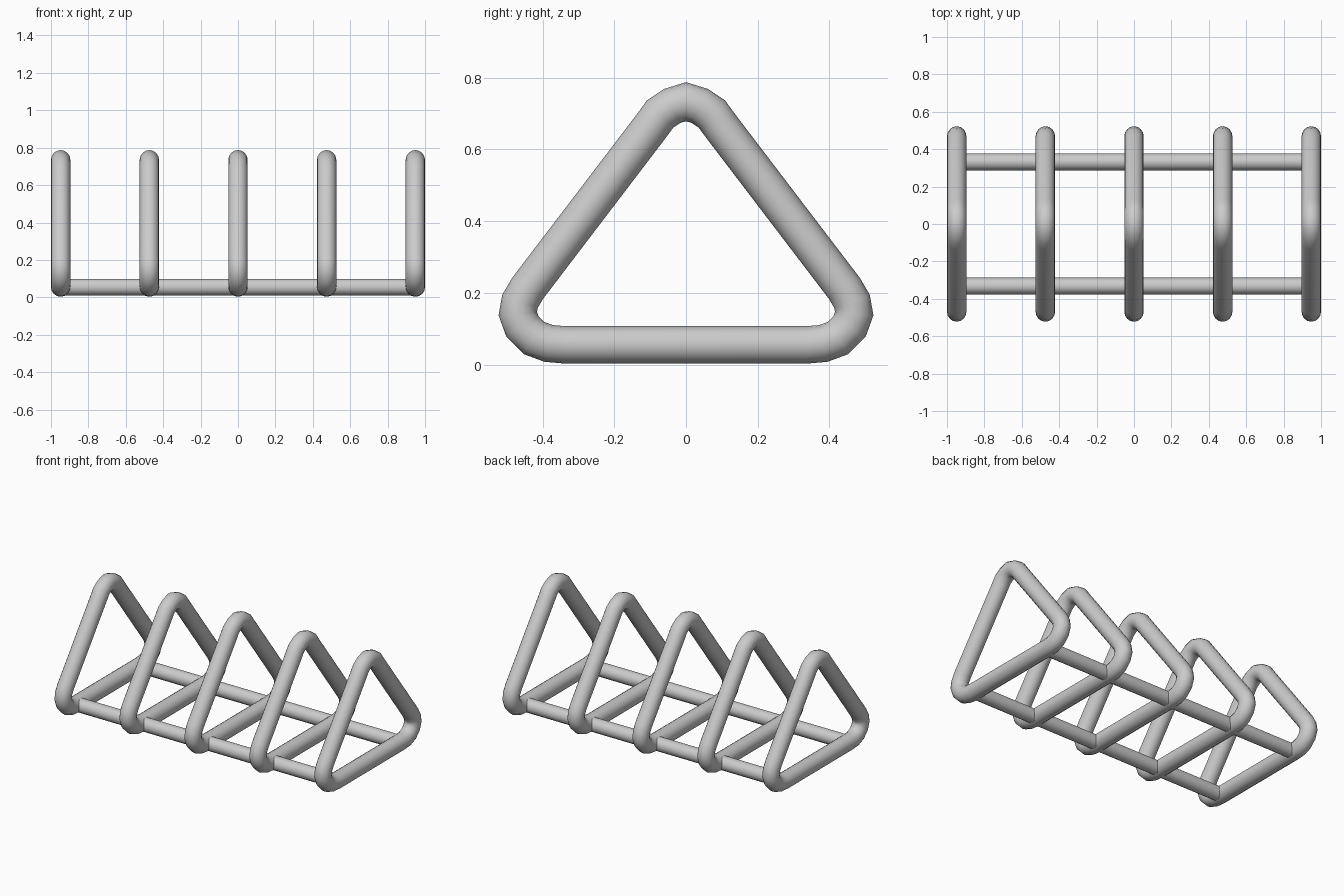
import bpy, bmesh, math
from mathutils import Vector

if "Cube" in bpy.data.objects:
    bpy.data.objects.remove(bpy.data.objects["Cube"], do_unlink=True)

grey = bpy.data.materials.new("plain grey metal")
grey.use_nodes = True
GREY = (0.6, 0.6, 0.6, 1)
grey.diffuse_color = GREY
grey.node_tree.nodes["Principled BSDF"].inputs["Base Color"].default_value = GREY

SIDES = 16
X = Vector((1, 0, 0))


def add_object(name, bm):
    bmesh.ops.recalc_face_normals(bm, faces=bm.faces)
    mesh = bpy.data.meshes.new(name)
    bm.to_mesh(mesh)
    bm.free()
    mesh.materials.append(grey)
    obj = bpy.data.objects.new(name, mesh)
    bpy.context.collection.objects.link(obj)
    bpy.ops.object.select_all(action='DESELECT')
    obj.select_set(True)
    bpy.context.view_layer.objects.active = obj
    bpy.ops.object.shade_smooth_by_angle(angle=math.radians(40))
    return obj


def bent_loop(name, x, path, radius):
    """Closed round tube following a path in the y-z plane, with mitred bends."""
    bm = bmesh.new()
    pts = [Vector((x, y, z)) for y, z in path]
    n = len(pts)
    rings = []
    for i, p in enumerate(pts):
        a = (p - pts[i - 1]).normalized()
        b = (pts[(i + 1) % n] - p).normalized()
        out = X.cross((a + b).normalized()) / math.cos(a.angle(b) / 2)
        turns = [2 * math.pi * k / SIDES for k in range(SIDES)]
        rings.append([bm.verts.new(p + radius * (math.cos(t) * X + math.sin(t) * out))
                      for t in turns])
    for i in range(n):
        r, s = rings[i], rings[(i + 1) % n]
        for k in range(SIDES):
            j = (k + 1) % SIDES
            bm.faces.new((r[k], r[j], s[j], s[k]))
    return add_object(name, bm)


def rail(name, y, z, radius, length):
    bm = bmesh.new()
    bmesh.ops.create_cone(bm, cap_ends=True, segments=SIDES, radius1=radius,
                          radius2=radius, depth=length)
    obj = add_object(name, bm)
    obj.rotation_euler = (0, math.pi / 2, 0)
    obj.location = (0, y, z)


# Half of the rounded triangle, from near the apex to the base, then mirrored
half = [(0.039, 0.721), (0.072, 0.699), (0.096, 0.666),
        (0.442, 0.212), (0.463, 0.176), (0.469, 0.142), (0.456, 0.106),
        (0.424, 0.074), (0.383, 0.059), (0.338, 0.055)]
triangle = [(0, 0.733)] + half + [(-y, z) for y, z in reversed(half)]

# Five upright triangular loops
for i in range(5):
    bent_loop(f"triangle_loop_{i + 1}", (i - 2) * 0.474, triangle, 0.052)

# Two long rails joining the loops
rail("front_rail", -0.332, 0.054, 0.045, 1.896)
rail("back_rail", 0.332, 0.054, 0.045, 1.896)
